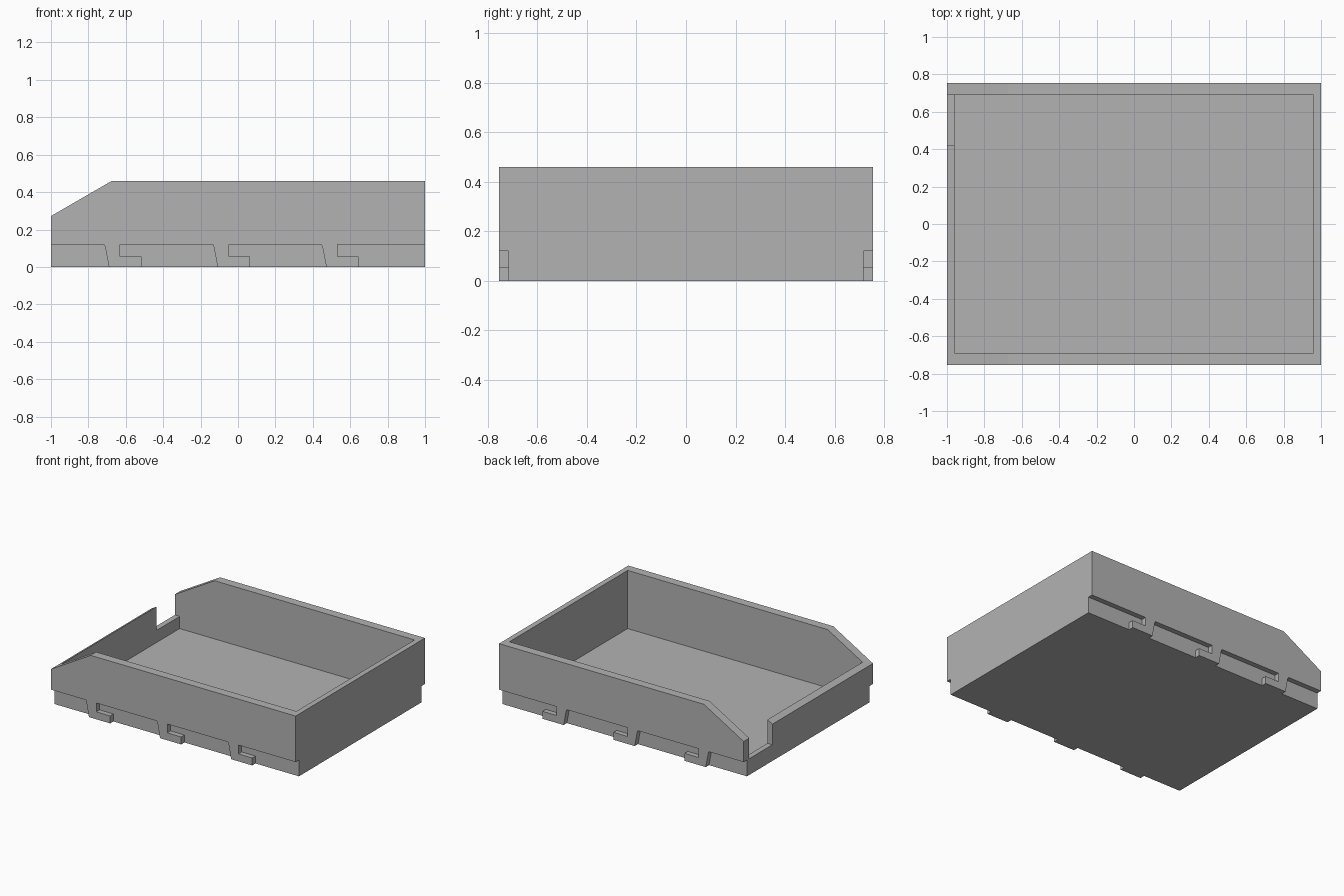
import bpy
import bmesh

if "Cube" in bpy.data.objects:
    bpy.data.objects.remove(bpy.data.objects["Cube"], do_unlink=True)

# Single grey finish
grey = bpy.data.materials.new("plain grey")
grey.use_nodes = True
color = (0.45, 0.45, 0.45, 1)
grey.diffuse_color = color
grey.node_tree.nodes["Principled BSDF"].inputs["Base Color"].default_value = color


def prism(name, profile, y0, y1):
    """Extrude an x-z profile along y."""
    bm = bmesh.new()
    face = bm.faces.new([bm.verts.new((x, y0, z)) for x, z in profile])
    new = bmesh.ops.extrude_face_region(bm, geom=[face])["geom"]
    moved = [v for v in new if isinstance(v, bmesh.types.BMVert)]
    bmesh.ops.translate(bm, verts=moved, vec=(0, y1 - y0, 0))
    bmesh.ops.recalc_face_normals(bm, faces=bm.faces)
    mesh = bpy.data.meshes.new(name)
    bm.to_mesh(mesh)
    bm.free()
    mesh.materials.append(grey)
    obj = bpy.data.objects.new(name, mesh)
    bpy.context.collection.objects.link(obj)
    return obj


def box(x0, x1, z0, z1):
    return [(x0, z0), (x1, z0), (x1, z1), (x0, z1)]


def cut(target, cutter):
    """Subtract the cutter, then discard it."""
    cutter.hide_render = True
    mod = target.modifiers.new("cut", "BOOLEAN")
    mod.operation = "DIFFERENCE"
    mod.solver = "EXACT"
    mod.object = cutter
    bpy.context.view_layer.objects.active = target
    bpy.ops.object.modifier_apply(modifier=mod.name)
    bpy.data.objects.remove(cutter, do_unlink=True)


W, D, H = 1.0, 0.755, 0.46
INNER, GROOVE, RAIL = 0.69, 0.717, 0.12

# Tray block with sloped end
tray = prism("drawer_tray", [(-W, 0), (W, 0), (W, H), (-0.675, H), (-W, 0.272)], -D, D)

# Hollow inside and the gap in the low end wall
cut(tray, prism("cavity", box(-0.96, 0.96, 0.03, 0.6), -INNER, INNER))
cut(tray, prism("end_gap", box(-1.1, -0.9, RAIL, 0.6), 0.42, INNER))

# Side grooves, leaving an L-shaped hook between each pair of cuts
hooks = [-0.7 + 0.581 * i for i in range(3)]
starts = [[(-1.1, -0.1), (-1.1, RAIL)]]
ends = []
for h in hooks:
    ends.append([(h - 0.016, RAIL), (h - 0.01, 0.105), (h + 0.01, 0), (h + 0.01, -0.1)])
    starts.append([(h + 0.183, -0.1), (h + 0.183, 0.055), (h + 0.07, 0.055), (h + 0.07, RAIL)])
ends.append([(1.1, RAIL), (1.1, -0.1)])
for side in (-1, 1):
    for start, end in zip(starts, ends):
        cut(tray, prism("groove", start + end, side * GROOVE, side * 0.9))
